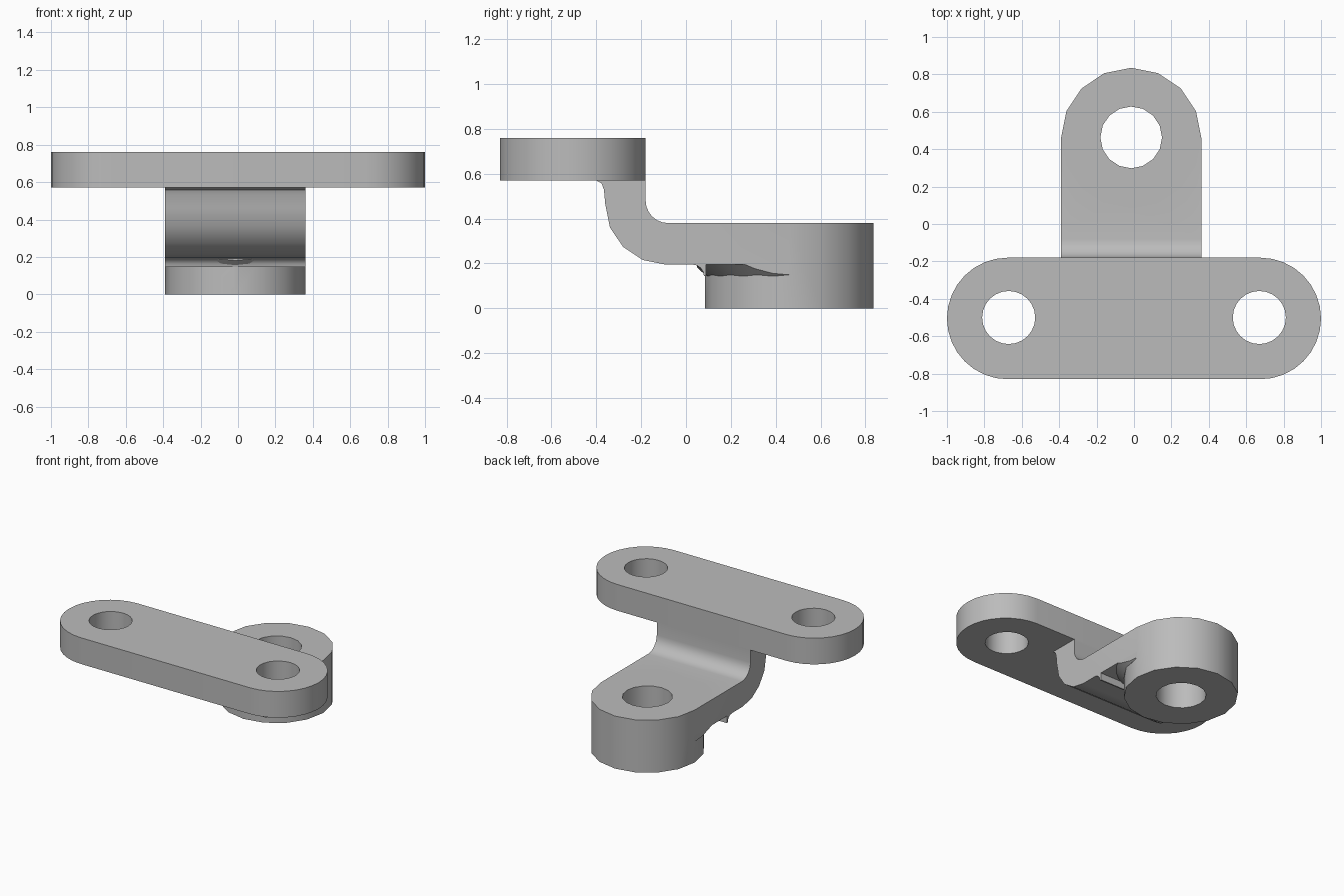
import bpy
import bmesh
from math import sin, cos, pi, radians
from mathutils import Vector

old = bpy.data.objects.get("Cube")
if old:
    bpy.data.objects.remove(old, do_unlink=True)

steel = bpy.data.materials.new("plain_grey")
steel.use_nodes = True
grey = (0.5, 0.5, 0.5, 1)
steel.diffuse_color = grey
steel.node_tree.nodes["Principled BSDF"].inputs["Base Color"].default_value = grey

ARM_X, HALF_W, BOSS_Y = -0.015, 0.375, 0.46
ARM_TOP, ARM_BOTTOM, PLATE_BOTTOM, PLATE_TOP = 0.38, 0.195, 0.57, 0.76


def arc(cx, cy, r, start, end, steps):
    """Points along an arc, angles in degrees, both ends included."""
    angles = [radians(start + (end - start) * i / steps) for i in range(steps + 1)]
    return [(cx + r * cos(a), cy + r * sin(a)) for a in angles]


def circle(cx, cy, r, sides):
    return arc(cx, cy, r, 0, 360, sides)[:-1]


def prism(name, points, direction):
    """Closed solid: a polygon of 3D points pushed along a direction."""
    bm = bmesh.new()
    face = bm.faces.new([bm.verts.new(p) for p in points])
    new = bmesh.ops.extrude_face_region(bm, geom=[face], use_keep_orig=True)["geom"]
    verts = [g for g in new if isinstance(g, bmesh.types.BMVert)]
    bmesh.ops.translate(bm, verts=verts, vec=Vector(direction))
    bmesh.ops.recalc_face_normals(bm, faces=bm.faces[:])
    return make_object(name, bm)


def make_object(name, bm):
    mesh = bpy.data.meshes.new(name)
    bm.to_mesh(mesh)
    bm.free()
    mesh.materials.append(steel)
    obj = bpy.data.objects.new(name, mesh)
    bpy.context.collection.objects.link(obj)
    return obj


def upright(name, outline, low, high):
    return prism(name, [(x, y, low) for x, y in outline], (0, 0, high - low))


def combine(obj, other, operation):
    """Apply a boolean and discard the second solid."""
    mod = obj.modifiers.new("combine", 'BOOLEAN')
    mod.operation, mod.solver, mod.object = operation, 'EXACT', other
    bpy.context.view_layer.objects.active = obj
    bpy.ops.object.modifier_apply(modifier=mod.name)
    bpy.data.objects.remove(other, do_unlink=True)


def drill(obj, x, y, r, sides):
    combine(obj, upright("drill", circle(x, y, r, sides), -0.2, 1), 'DIFFERENCE')


# Round-ended top plate with two holes
END_X, END_Y, END_R = 0.675, -0.505, 0.325
plate = upright("mounting_plate",
                arc(END_X, END_Y, END_R, -90, 90, 16) + arc(-END_X, END_Y, END_R, 90, 270, 16),
                PLATE_BOTTOM, PLATE_TOP)
for side in (-1, 1):
    drill(plate, side * 0.67, -0.5, 0.142, 24)

# Bent arm: side profile (y, z), with small fillets under the plate and before the boss
profile = [(-0.18, PLATE_BOTTOM), (-0.40, PLATE_BOTTOM), (-0.377, 0.558), (-0.366, 0.53)]
profile += arc(-0.09, 0.465, 0.27, 180, 270, 4)
profile += arc(0.03, 0.145, 0.05, 90, 0, 4)
profile += [(0.09, 0.145), (0.09, ARM_BOTTOM), (BOSS_Y, ARM_BOTTOM), (BOSS_Y, ARM_TOP)]
profile += arc(-0.08, 0.48, 0.1, 270, 180, 6)
arm = prism("bent_arm", [(ARM_X - HALF_W, y, z) for y, z in profile], (2 * HALF_W, 0, 0))

# Boss at the end of the arm, drilled right through
boss = upright("boss", circle(ARM_X, BOSS_Y, HALF_W, 16), 0, ARM_TOP)
combine(arm, boss, 'UNION')
drill(arm, ARM_X, BOSS_Y + 0.003, 0.165, 16)

# Flared fillet where the boss meets the underside of the arm
bm = bmesh.new()
bmesh.ops.create_cone(bm, cap_ends=True, segments=32, radius1=HALF_W - 0.005,
                      radius2=HALF_W + 0.05, depth=0.05)
bmesh.ops.translate(bm, verts=bm.verts[:], vec=(ARM_X, BOSS_Y, ARM_BOTTOM - 0.025))
fillet = make_object("boss_fillet", bm)
left, right = ARM_X - HALF_W, ARM_X + HALF_W
limit = upright("limit", [(left, 0.05), (right, 0.05), (right, BOSS_Y), (left, BOSS_Y)], 0, 1)
combine(fillet, limit, 'INTERSECT')
drill(fillet, ARM_X, BOSS_Y, 0.25, 16)

# Smooth the curved walls, keep the rims crisp
for obj in (plate, arm, fillet):
    bpy.ops.object.select_all(action='DESELECT')
    obj.select_set(True)
    bpy.context.view_layer.objects.active = obj
    bpy.ops.object.shade_smooth_by_angle(angle=radians(30))
